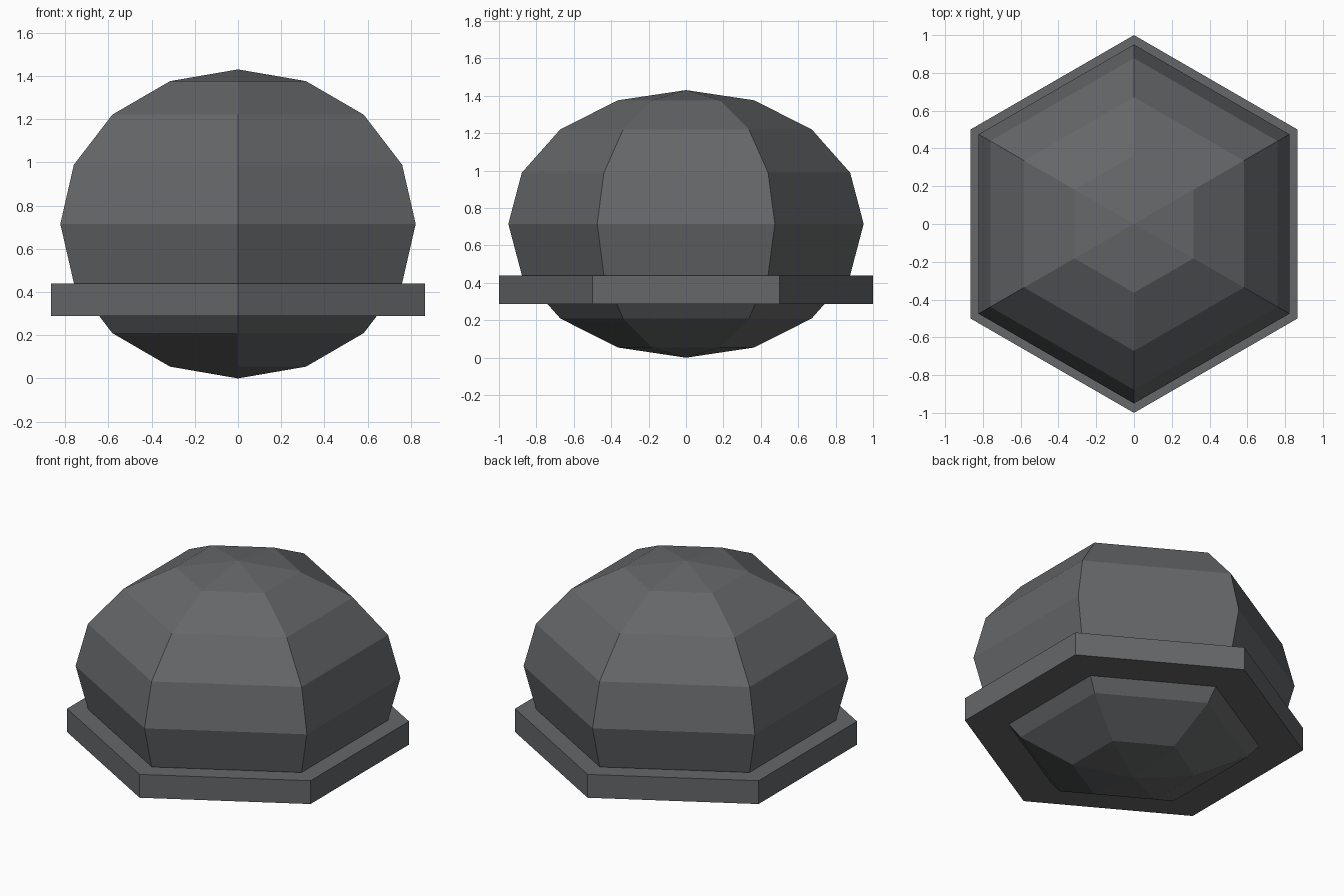
import bpy

cube = bpy.data.objects.get("Cube")
if cube:
    bpy.data.objects.remove(cube, do_unlink=True)

# Dark grey shared by both parts
grey = bpy.data.materials.new("dark_grey")
grey.use_nodes = True
colour = (0.13, 0.135, 0.14, 1)
grey.diffuse_color = colour
grey.node_tree.nodes["Principled BSDF"].inputs["Base Color"].default_value = colour


def finish(name):
    """Name the new part, apply its scale and give it the flat grey."""
    part = bpy.context.object
    part.name = name
    bpy.ops.object.transform_apply(location=False, rotation=False, scale=True)
    bpy.ops.object.shade_flat()
    part.data.materials.append(grey)
    return part


# Squashed six-sided dome that passes through the rim
bpy.ops.mesh.primitive_uv_sphere_add(segments=6, ring_count=8, radius=0.95,
                                     location=(0, 0, 0.715))
bpy.context.object.scale.z = 0.753
finish("dome")

# Hexagonal rim plate
bpy.ops.mesh.primitive_cylinder_add(vertices=6, radius=1, depth=0.15,
                                    location=(0, 0, 0.363))
finish("rim")
